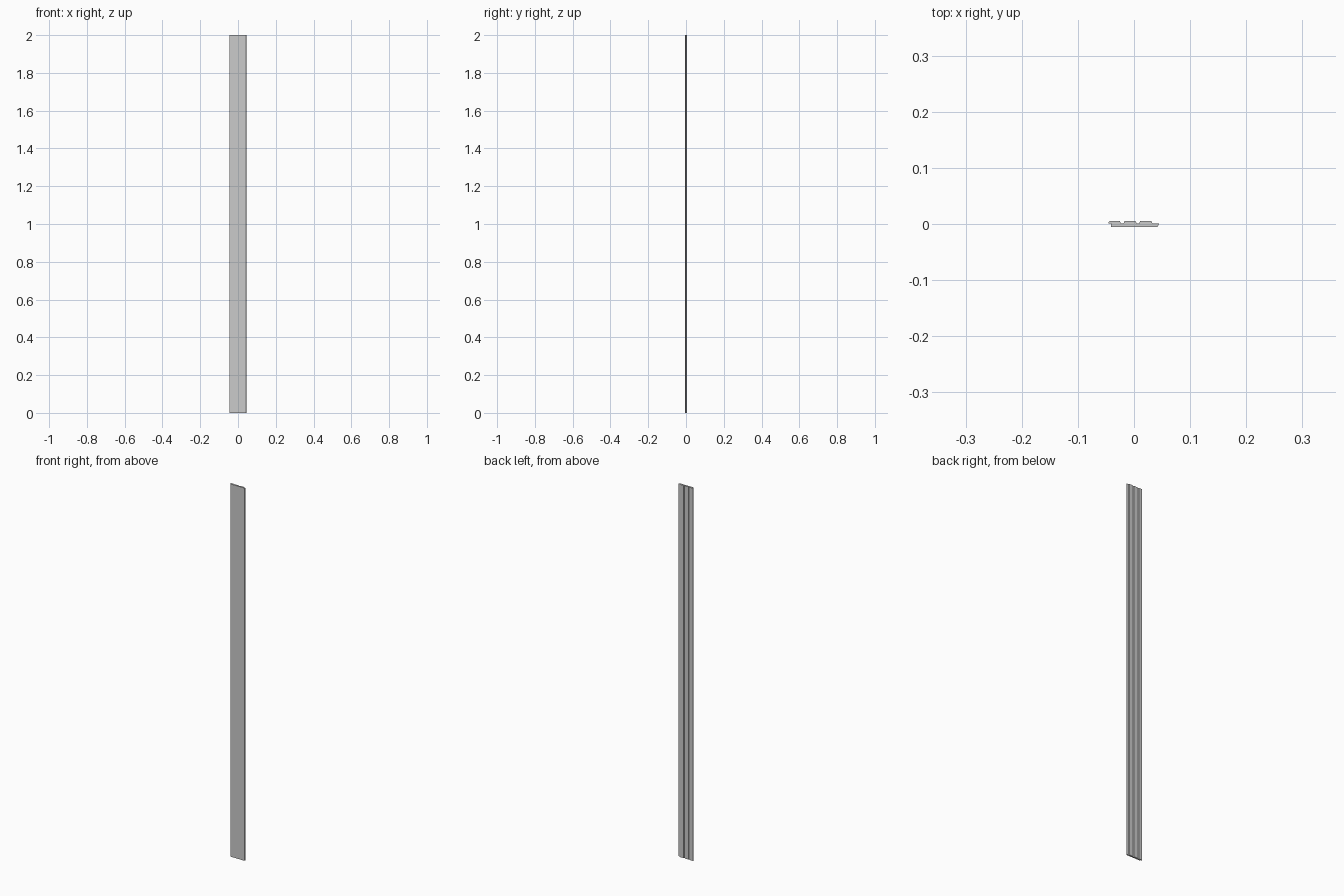
import bpy, bmesh

if "Cube" in bpy.data.objects:
    bpy.data.objects.remove(bpy.data.objects["Cube"])

LENGTH = 2.0
FRONT, BACK, MID = -0.005, 0.005, 0.0005

# Shiplap board cross-section (x, y): front face and right lip
profile = [(-0.041, FRONT), (0.042, FRONT), (0.045, MID)]

# Back ridges separated by relief grooves, right to left
ridges = [(0.011, 0.031), (-0.017, 0.003), (-0.045, -0.025)]
for i, (left, right) in enumerate(ridges):
    profile += [(right + 0.002, MID), (right, BACK)]
    if i < 2:
        profile += [(left, BACK), (left - 0.002, MID)]
    else:
        profile += [(left + 0.001, BACK), (left, BACK - 0.001)]

# Rebate on the left edge
profile += [(-0.045, MID), (-0.041, MID)]

# Extrude the cross-section upwards
bm = bmesh.new()
face = bm.faces.new([bm.verts.new((x, y, 0)) for x, y in profile])
result = bmesh.ops.extrude_face_region(bm, geom=[face], use_keep_orig=True)
top = [v for v in result["geom"] if isinstance(v, bmesh.types.BMVert)]
bmesh.ops.translate(bm, verts=top, vec=(0, 0, LENGTH))
bmesh.ops.recalc_face_normals(bm, faces=bm.faces[:])

mesh = bpy.data.meshes.new("shiplap_board")
bm.to_mesh(mesh)
bm.free()
board = bpy.data.objects.new("shiplap_board", mesh)
bpy.context.collection.objects.link(board)
